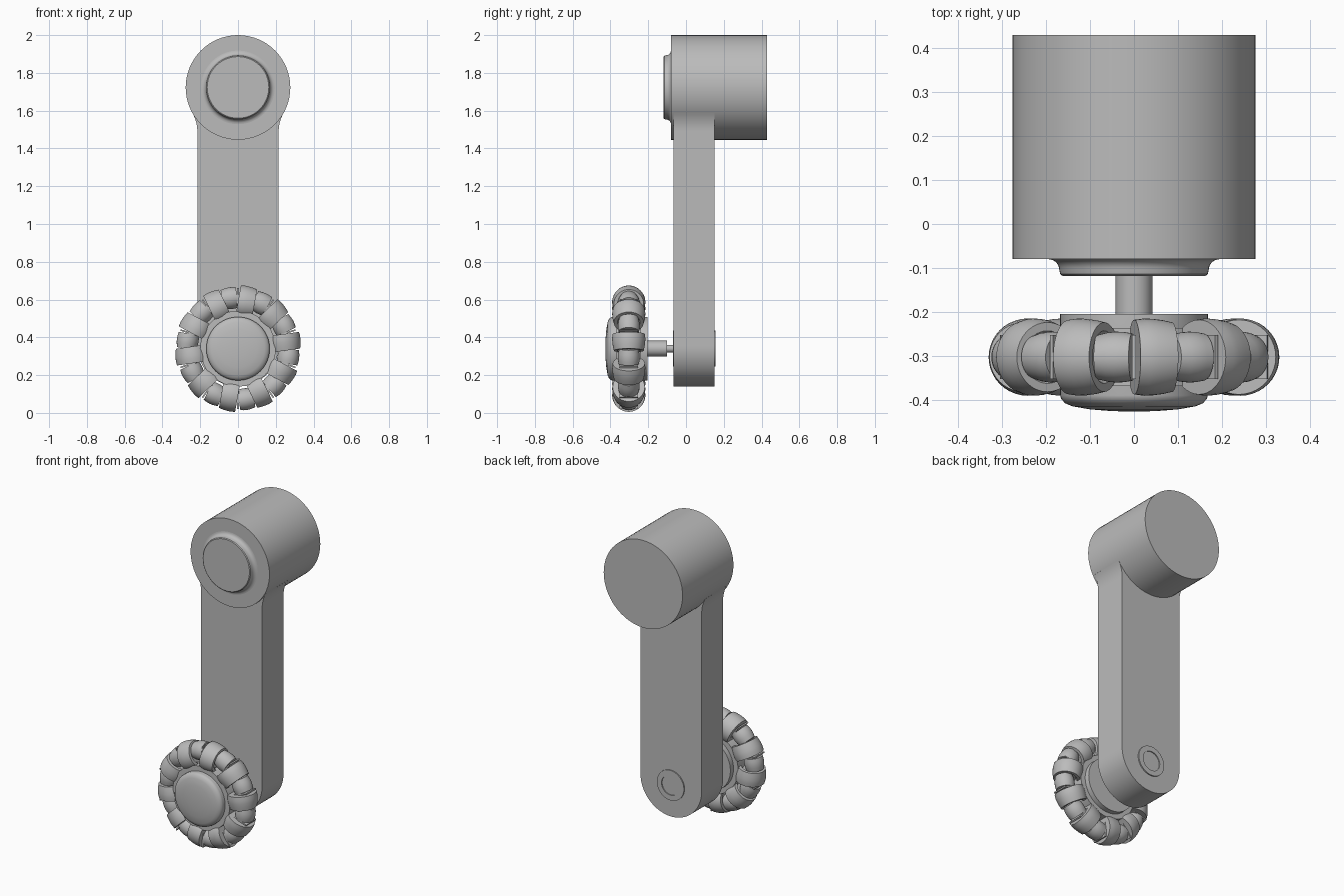
import bpy, bmesh
from math import sin, cos, pi, radians, sqrt, atan2
from mathutils import Matrix, Vector

cube = bpy.data.objects.get("Cube")
if cube:
    bpy.data.objects.remove(cube, do_unlink=True)

grey = bpy.data.materials.new("plain grey")
grey.use_nodes = True
grey.diffuse_color = (0.5, 0.5, 0.5, 1)
grey.node_tree.nodes["Principled BSDF"].inputs["Base Color"].default_value = (0.5, 0.5, 0.5, 1)

MOTOR_Z, WHEEL_Z, WHEEL_Y = 1.723, 0.34, -0.303


def finish(name, bm, matrix=Matrix()):
    bmesh.ops.remove_doubles(bm, verts=bm.verts, dist=1e-5)
    bmesh.ops.recalc_face_normals(bm, faces=bm.faces)
    mesh = bpy.data.meshes.new(name)
    bm.to_mesh(mesh)
    bm.free()
    mesh.materials.append(grey)
    ob = bpy.data.objects.new(name, mesh)
    ob.matrix_world = matrix
    bpy.context.collection.objects.link(ob)
    bpy.ops.object.select_all(action='DESELECT')
    ob.select_set(True)
    bpy.context.view_layer.objects.active = ob
    bpy.ops.object.shade_smooth_by_angle(angle=radians(30))
    return ob


def lathe(name, profile, matrix, steps=64):
    """Turn (radius, y) points round the local y axis."""
    bm = bmesh.new()
    verts = [bm.verts.new((r, y, 0)) for r, y in profile]
    edges = [bm.edges.new(pair) for pair in zip(verts, verts[1:])]
    bmesh.ops.spin(bm, geom=verts + edges, cent=(0, 0, 0), axis=(0, 1, 0),
                   angle=2 * pi, steps=steps)
    return finish(name, bm, matrix)


def cylinder(name, r, y0, y1, z):
    return lathe(name, [(0, y0), (r, y0), (r, y1), (0, y1)], Matrix.Translation((0, 0, z)))


# Motor housing with a filleted front flange
cylinder("motor_housing", 0.277, -0.08, 0.43, MOTOR_Z)
fillet = [(0.195 - 0.025 * sin(a * pi / 12), -0.105 + 0.025 * cos(a * pi / 12)) for a in range(7)]
lathe("motor_flange", [(0, -0.07), (0.195, -0.07)] + fillet
      + [(0.168, -0.114), (0.163, -0.118), (0, -0.118)], Matrix.Translation((0, 0, MOTOR_Z)))

# Arm outline: round foot, straight sides, concave blend into the housing
HALF, BLEND, HOUSING = 0.215, 0.2, 0.277
drop = sqrt((HOUSING + BLEND) ** 2 - (HALF + BLEND) ** 2)
end = atan2(drop, HALF + BLEND)
side = [(HALF * sin(a * pi / 32), 0.355 - HALF * cos(a * pi / 32)) for a in range(17)]
side += [(HALF + BLEND - BLEND * cos(end * i / 8), MOTOR_Z - drop + BLEND * sin(end * i / 8))
         for i in range(9)]
side.append((0.2, MOTOR_Z))
outline = side + [(-x, z) for x, z in reversed(side) if x > 1e-6]
bm = bmesh.new()
face = bm.faces.new([bm.verts.new((x, -0.065, z)) for x, z in outline])
moved = bmesh.ops.extrude_face_region(bm, geom=[face], use_keep_orig=True)["geom"]
bmesh.ops.translate(bm, vec=(0, 0.215, 0), verts=[v for v in moved if isinstance(v, bmesh.types.BMVert)])
finish("arm", bm)

# Bearing through the foot of the arm, and the stepped axle
lathe("bearing", [(0, -0.07), (0.095, -0.07), (0.095, 0.157), (0.062, 0.157),
                  (0.062, 0.151), (0, 0.151)], Matrix.Translation((0, 0, WHEEL_Z)))
cylinder("axle_pin", 0.02, -0.11, -0.06, WHEEL_Z)
cylinder("axle", 0.042, -0.22, -0.1, WHEEL_Z)

# Wheel hub with a domed cap, and the disc that carries the rollers
dome = [(0.168, -0.39), (0.166, -0.398), (0.157, -0.408), (0.14, -0.415),
        (0.1, -0.422), (0.05, -0.426), (0, -0.427)]
lathe("wheel_hub", [(0, -0.205), (0.168, -0.205)] + dome, Matrix.Translation((0, 0, WHEEL_Z)))
cylinder("wheel_disc", 0.2, WHEEL_Y - 0.066, WHEEL_Y + 0.066, WHEEL_Z)


def rim_frame(angle, radius):
    """Local x points outward, y runs clockwise along the rim."""
    s, c = sin(angle), cos(angle)
    rot = Matrix(((s, c, 0), (0, 0, 1), (c, -s, 0))).to_4x4()
    return Matrix.Translation((radius * s, WHEEL_Y, WHEEL_Z + radius * c)) @ rot


# Ten pairs of nested rollers, parted by thin support plates
big = [(0, -0.043), (0.085, -0.043), (0.088, -0.02), (0.087, 0), (0.084, 0.023),
       (0.079, 0.045), (0.06, 0.045), (0.05, 0.03), (0, 0.03)]
small = [(0, -0.045), (0.05, -0.045), (0.056, -0.02), (0.058, 0), (0.057, 0.018),
         (0.054, 0.036), (0, 0.036)]
for i in range(10):
    start = radians(36 * i)
    lathe(f"large_roller_{i + 1}", big, rim_frame(start + radians(10), 0.247), 40)
    lathe(f"small_roller_{i + 1}", small, rim_frame(start + radians(27.5), 0.27), 40)
    bm = bmesh.new()
    bmesh.ops.create_cube(bm, size=1, matrix=Matrix.Diagonal((0.16, 0.008, 0.1, 1)))
    finish(f"roller_plate_{i + 1}", bm, rim_frame(start, 0.24))
